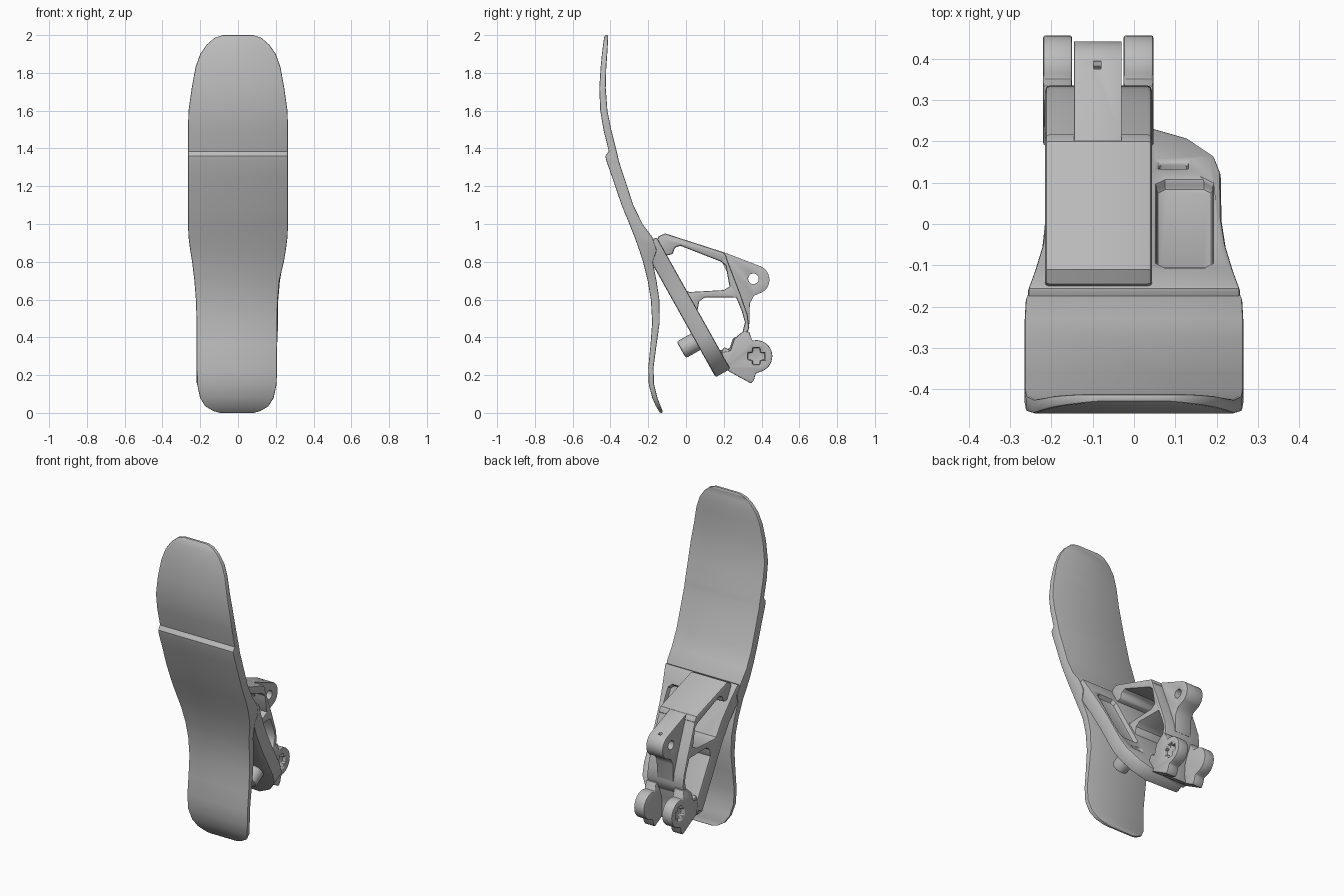
import bpy, bmesh, math
from mathutils import Matrix, Vector

cube = bpy.data.objects.get("Cube")
if cube:
    bpy.data.objects.remove(cube)

grey = bpy.data.materials.new("plain grey")
grey.use_nodes = True
grey.diffuse_color = (0.5, 0.5, 0.5, 1)
grey.node_tree.nodes["Principled BSDF"].inputs["Base Color"].default_value = (0.5, 0.5, 0.5, 1)

# SIDE turns (y, z, x) into world space; ARM turns (x, along the arm, out of its back)
SIDE = Matrix(((0, 0, 1, 0), (1, 0, 0, 0), (0, 1, 0, 0), (0, 0, 0, 1)))
ARM = Matrix(((1, 0, 0, 0), (0, 0.488, 0.873, -0.185), (0, -0.873, 0.488, 0.80), (0, 0, 0, 1)))


def finish(name, bm):
    bmesh.ops.recalc_face_normals(bm, faces=bm.faces)
    mesh = bpy.data.meshes.new(name)
    bm.to_mesh(mesh)
    bm.free()
    obj = bpy.data.objects.new(name, mesh)
    bpy.context.collection.objects.link(obj)
    mesh.materials.append(grey)
    return obj


def extrude(name, points, low, high, frame=SIDE):
    """Extrude a flat outline between two depths of a frame."""
    bm = bmesh.new()
    ends = [[bm.verts.new(frame @ Vector((u, v, w))) for u, v in points] for w in (low, high)]
    bm.faces.new(ends[0])
    bm.faces.new(ends[1])
    count = len(points)
    for i in range(count):
        j = (i + 1) % count
        bm.faces.new((ends[0][i], ends[0][j], ends[1][j], ends[1][i]))
    return finish(name, bm)


def arc(cu, cv, r, start=0, end=345, steps=24):
    angles = [math.radians(start + (end - start) * i / (steps - 1)) for i in range(steps)]
    return [(cu + r * math.cos(a), cv + r * math.sin(a)) for a in angles]


def rect(u0, v0, u1, v1):
    return [(u0, v0), (u1, v0), (u1, v1), (u0, v1)]


def apply_modifier(obj, kind, **settings):
    mod = obj.modifiers.new(kind.title(), kind)
    for key, value in settings.items():
        setattr(mod, key, value)
    bpy.ops.object.select_all(action="DESELECT")
    bpy.context.view_layer.objects.active = obj
    obj.select_set(True)
    bpy.ops.object.modifier_apply(modifier=mod.name)


def cut(obj, points, low, high, frame=SIDE):
    cutter = extrude("cutter", points, low, high, frame)
    cutter.hide_render = True
    apply_modifier(obj, "BOOLEAN", operation="DIFFERENCE", object=cutter, solver="EXACT")
    bpy.data.objects.remove(cutter)


def soften(obj, width=0.01, segments=2, sharp=35):
    apply_modifier(obj, "BEVEL", width=width, segments=segments, limit_method="ANGLE",
                   angle_limit=math.radians(50))
    bpy.ops.object.shade_smooth_by_angle(angle=math.radians(sharp))


# Foot pad: height, front y, thickness, half width; the lower lip sits slightly to the right
stations = [
    (2.0, -.43, .018, .08), (1.985, -.434, .022, .125), (1.95, -.439, .025, .165),
    (1.9, -.445, .028, .2), (1.83, -.452, .03, .225), (1.72, -.459, .034, .245),
    (1.6, -.454, .038, .262), (1.5, -.437, .041, .265), (1.385, -.409, .042, .265),
    (1.36, -.427, .066, .265), (1.335, -.422, .066, .265), (1.25, -.392, .064, .265),
    (1.1, -.341, .062, .265), (1.0, -.3, .07, .265), (.93, -.272, .094, .262),
    (.86, -.247, .092, .253), (.8, -.228, .052, .243), (.7, -.203, .047, .225),
    (.6, -.186, .045, .217), (.48, -.179, .04, .213), (.36, -.188, .032, .213),
    (.24, -.2, .028, .213), (.15, -.197, .028, .21), (.08, -.179, .028, .195),
    (.035, -.159, .025, .167), (.01, -.144, .02, .125), (0, -.138, .014, .09)]
bm = bmesh.new()
rings = []
for z, y, t, w in stations:
    mid = -.006 if z < .75 else 0
    rings.append([bm.verts.new(p) for p in ((mid - w, y, z), (mid + w, y, z),
                                            (mid + w, y + t, z), (mid - w, y + t, z))])
for a, b in zip(rings, rings[1:]):
    for i in range(4):
        j = (i + 1) % 4
        bm.faces.new((a[i], a[j], b[j], b[i]))
bm.faces.new(rings[0])
bm.faces.new(rings[-1])
soften(finish("foot_pad", bm), 0.006, sharp=28)

# Slanted arm that splits off the pad, with a pocket in its wing
arm = extrude("slanted_arm", [
    (-.258, -.1), (.258, -.1), (.24, 0), (.222, .12), (.212, .25), (.21, .48),
    (.195, .56), (.13, .65), (.045, .7), (-.19, .69), (-.215, .66), (-.215, .25),
    (-.222, .12), (-.24, 0)], 0, .09, ARM)
cut(arm, [(.055, .03), (.075, .01), (.17, .01), (.19, .03), (.19, .42), (.17, .44),
          (.075, .44), (.055, .42)], .06, .12, ARM)
cut(arm, rect(.06, .5, .13, .53), .06, .12, ARM)
soften(arm, 0.012)
LEFT, RIGHT = .043, -.215
soften(extrude("arm_heel", [(.16, .26), (.19, .22), (.23, .23), (.258, .29), (.25, .325),
                            (.2, .35)], RIGHT, LEFT))

# Stop button under the arm
soften(extrude("stop_button", arc(.09, .485, .05), -.088, .01, ARM))

# Wide frame flanges
soften(extrude("top_flange", [
    (-.16, .9), (-.145, .935), (-.11, .95), (.2, .85), (.22, .82), (.2, .795),
    (-.03, .885), (-.06, .875), (-.07, .84), (-.12, .83)], RIGHT, LEFT))
soften(extrude("rear_flange", [
    (.15, .86), (.2, .85), (.215, .82), (.288, .63), (.326, .52), (.335, .45), (.31, .39),
    (.27, .36), (.25, .39), (.3, .43), (.312, .48), (.295, .54), (.258, .63), (.232, .66),
    (.21, .78), (.18, .805)], RIGHT, LEFT))
soften(extrude("cross_bar", [
    (-.01, .65), (.02, .64), (.2, .65), (.25, .68), (.28, .61), (.1, .612), (.07, .59),
    (.06, .54), (.03, .55)], RIGHT, LEFT), 0.006)

# Narrow upper lug with its pin hole
lug = extrude("upper_lug", [(.335, .47), (.338, .58), (.36, .62)]
              + arc(.365, .705, .077, -55, 72, 14)
              + [(.21, .847), (.15, .86), (.18, .82), (.23, .72), (.3, .57), (.315, .48)],
              -.145, -.03)
cut(lug, arc(.357, .71, .028), -.3, .2)
cut(lug, rect(-.098, .376, -.08, .394), .7, .9, Matrix.Identity(4))
soften(lug, 0.008)

# Lower fork: two hub plates with cross shaped sockets, and the bridge
HUB = (.372, .3)
for name, low, high, face in (("fork_plate_right", -.22, -.15, -.22),
                              ("fork_plate_left", -.025, .047, .047)):
    plate = extrude(name, [(.2, .235), (.345, .155), (.36, .175), (.37, .21)]
                    + arc(*HUB, .085, -70, 105, 18)
                    + [(.335, .43), (.3, .43), (.255, .39), (.235, .33), (.19, .32)], low, high)
    y, z = HUB
    cut(plate, rect(y - .045, z - .02, y + .045, z + .02), face - .025, face + .025)
    cut(plate, rect(y - .02, z - .045, y + .02, z + .045), face - .025, face + .025)
    soften(plate, 0.008)
soften(extrude("fork_bridge", [(.17, .25), (.23, .22), (.285, .19), (.275, .25), (.28, .32),
                               (.31, .4), (.25, .4), (.23, .34), (.17, .33)], -.2, .02))
